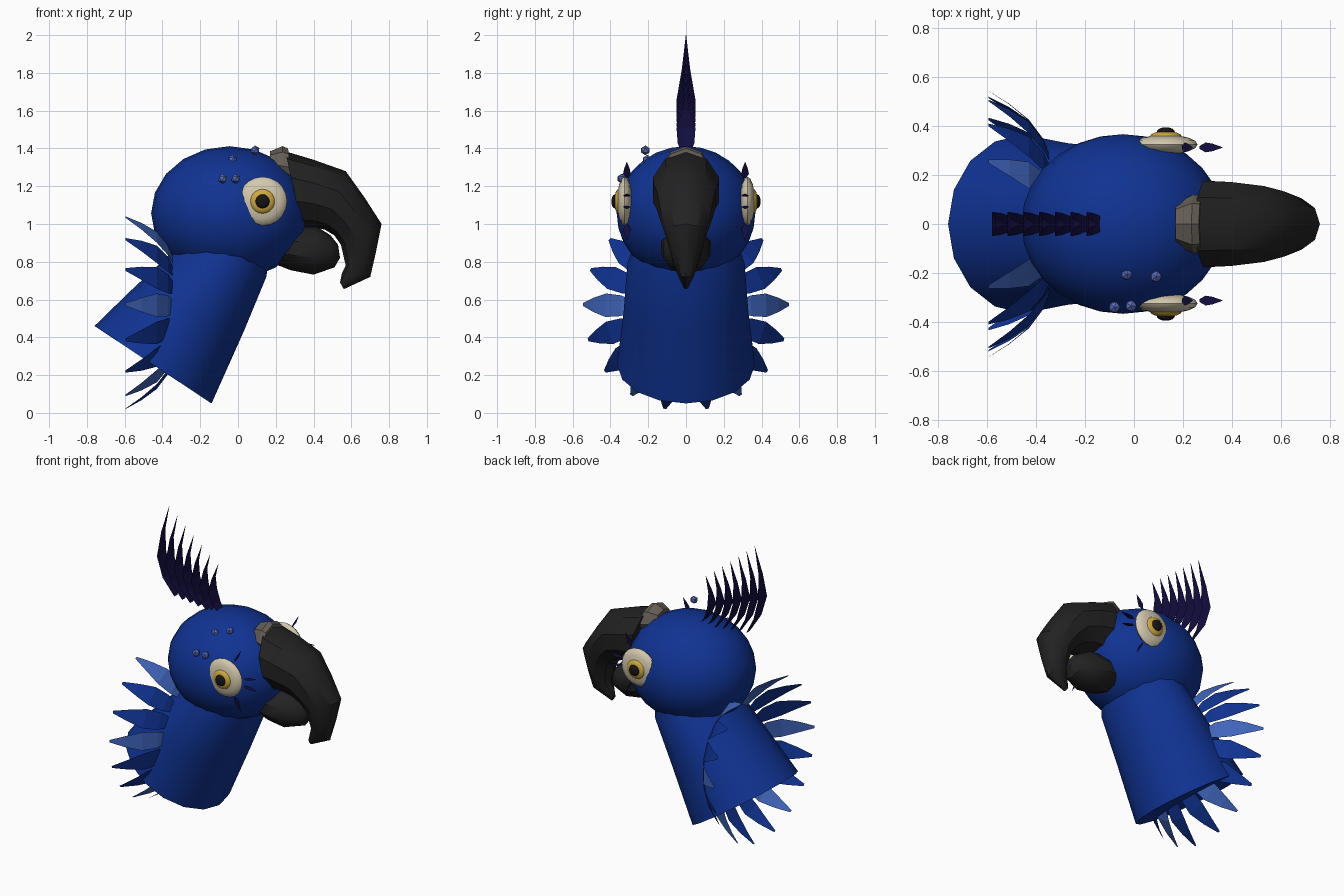
import bpy, bmesh
from math import sin, cos, pi, radians
from mathutils import Vector

if "Cube" in bpy.data.objects:
    bpy.data.objects.remove(bpy.data.objects["Cube"], do_unlink=True)


def material(name, r, g, b):
    m = bpy.data.materials.new(name)
    m.use_nodes = True
    m.diffuse_color = (r, g, b, 1)
    bsdf = next(n for n in m.node_tree.nodes if n.type == 'BSDF_PRINCIPLED')
    bsdf.inputs["Base Color"].default_value = (r, g, b, 1)
    bsdf.inputs["Roughness"].default_value = 0.7
    return m


BLUE = material("plumage blue", .005, .033, .29)
LIGHT = material("light feather blue", .05, .13, .5)
NAVY = material("crest navy", .006, .004, .05)
BLACK = material("beak black", .016, .016, .016)
GREY = material("cere grey", .13, .11, .09)
WHITE = material("eye cream", .65, .58, .42)
GOLD = material("iris gold", .62, .4, .05)
PUPIL = material("pupil dark", .008, .007, .007)
SPOT = material("spot blue", .1, .15, .5)


def finish(name, bm, mat, smooth=None):
    mesh = bpy.data.meshes.new(name)
    bm.to_mesh(mesh)
    bm.free()
    mesh.materials.append(mat)
    ob = bpy.data.objects.new(name, mesh)
    bpy.context.scene.collection.objects.link(ob)
    if smooth:
        bpy.ops.object.select_all(action='DESELECT')
        ob.select_set(True)
        bpy.context.view_layer.objects.active = ob
        bpy.ops.object.shade_smooth_by_angle(angle=radians(smooth))
    return ob


def loft(name, rings, sides, mat, smooth=35):
    """Closed tube; each ring is (top x, top z, bottom x, bottom z, half width)."""
    bm = bmesh.new()
    loops = []
    for tx, tz, bx, bz, w in rings:
        top, low = Vector((tx, 0, tz)), Vector((bx, 0, bz))
        mid, half = (top + low) / 2, (top - low) / 2
        loops.append([bm.verts.new(mid + half * cos(a) + Vector((0, w * sin(a), 0)))
                      for a in (2 * pi * i / sides for i in range(sides))])
    for lo, hi in zip(loops, loops[1:]):
        for i in range(sides):
            j = (i + 1) % sides
            bm.faces.new((lo[i], lo[j], hi[j], hi[i]))
    bm.faces.new(loops[0])
    bm.faces.new(loops[-1])
    bmesh.ops.recalc_face_normals(bm, faces=bm.faces)
    return finish(name, bm, mat, smooth)


def ellipsoid(name, centre, size, mat, seg=16, rings=10, along_y=False):
    bm = bmesh.new()
    bmesh.ops.create_uvsphere(bm, u_segments=seg, v_segments=rings, radius=1)
    for v in bm.verts:
        x, y, z = v.co
        if along_y:
            x, y, z = x, -z, y
        v.co = Vector(centre) + Vector((x * size[0], y * size[1], z * size[2]))
    return finish(name, bm, mat, 50)


def feather(name, points, widths, across, mat):
    """Thin blade following points, spread sideways along across."""
    bm = bmesh.new()
    across = Vector(across)
    rows = [(bm.verts.new(Vector(p) - across * w), bm.verts.new(Vector(p) + across * w))
            for p, w in zip(points, widths)]
    for a, b in zip(rows, rows[1:]):
        bm.faces.new((a[0], a[1], b[1], b[0]))
    return finish(name, bm, mat)


# Head and neck
ellipsoid("head", (-.045, 0, 1.057), (.415, .367, .355), BLUE, 20, 14, True)
loft("neck", [(-.76, .46, -.14, .05, .365), (-.57, .645, .03, .43, .33),
              (-.33, .87, .15, .72, .31), (-.26, .95, .17, .85, .27)], 16, BLUE)

# Beak
loft("upper_beak", [(.25, 1.385, .34, .98, .185), (.40, 1.34, .40, .985, .18),
                    (.57, 1.28, .46, .97, .163), (.67, 1.14, .51, .94, .14),
                    (.76, 1.0, .545, .89, .11), (.73, .85, .57, .78, .075),
                    (.70, .72, .55, .74, .045), (.56, .655, .54, .69, .015)], 10, BLACK)
loft("lower_beak", [(.22, .95, .19, .79, .12), (.31, .99, .28, .755, .135),
                    (.42, .985, .40, .732, .125), (.49, .94, .51, .77, .085),
                    (.53, .89, .54, .82, .035)], 10, BLACK)
loft("cere", [(.17, 1.385, .17, 1.25, .085), (.235, 1.412, .25, 1.2, .12),
              (.265, 1.40, .29, 1.2, .115)], 8, GREY, 20)

# Eyes with lashes on both sides
for side, s in (("left", 1), ("right", -1)):
    for part, y, r, depth, mat in (("eye_white", .325, .13, .04, WHITE),
                                   ("iris", .356, .066, .024, GOLD),
                                   ("pupil", .377, .037, .018, PUPIL)):
        ellipsoid(f"{side}_{part}", (.13, s * y, 1.12), (r, depth, r), mat, 20, 8, True)
    for k, deg in enumerate((62, 10, -10, -62, 170, 190)):
        a = radians(deg)
        path = [(.13 + r * cos(a), s * .313, 1.12 + r * sin(a))
                for r in (.14, .165, .195, .235)]
        feather(f"{side}_lash_{k}", path, (.006, .02, .015, .001), (0, 1, 0), NAVY)

# Crest: a row of upright blades growing taller to the rear
for k in range(7):
    t = k / 6
    x, base, height = -.11 - .36 * t, 1.36 + .04 * t, .34 + .26 * t
    path = [(x + dx * (1 + .3 * t), 0, base + height * h)
            for dx, h in ((0, 0), (-.055, .2), (-.085, .43), (-.075, .7), (-.04, 1))]
    feather(f"crest_feather_{k}", path, (.02, .044, .05, .022, .001), (0, 1, 0), NAVY)

# Ruff: backswept feathers around the neck, open at the top
for s in (1, -1):
    for k in range(8):
        a = radians(62 - 20 * k)
        path = [(x, s * r * cos(a), .555 + r * sin(a))
                for x, r in ((-.335, .27), (-.37, .345), (-.43, .425), (-.51, .49), (-.595, .545))]
        feather(f"ruff_feather_{'left' if s > 0 else 'right'}_{k}", path,
                (.025, .055, .062, .038, .008), (0, -s * sin(a), cos(a)),
                LIGHT if k % 3 == 0 else BLUE)

# Small spots on one side of the brow
for k, p in enumerate(((-.03, -.205, 1.34), (.09, -.215, 1.39),
                       (-.08, -.34, 1.24), (-.012, -.335, 1.24))):
    bm = bmesh.new()
    bmesh.ops.create_icosphere(bm, subdivisions=1, radius=.026)
    bmesh.ops.translate(bm, vec=p, verts=bm.verts)
    finish(f"brow_spot_{k}", bm, SPOT)
